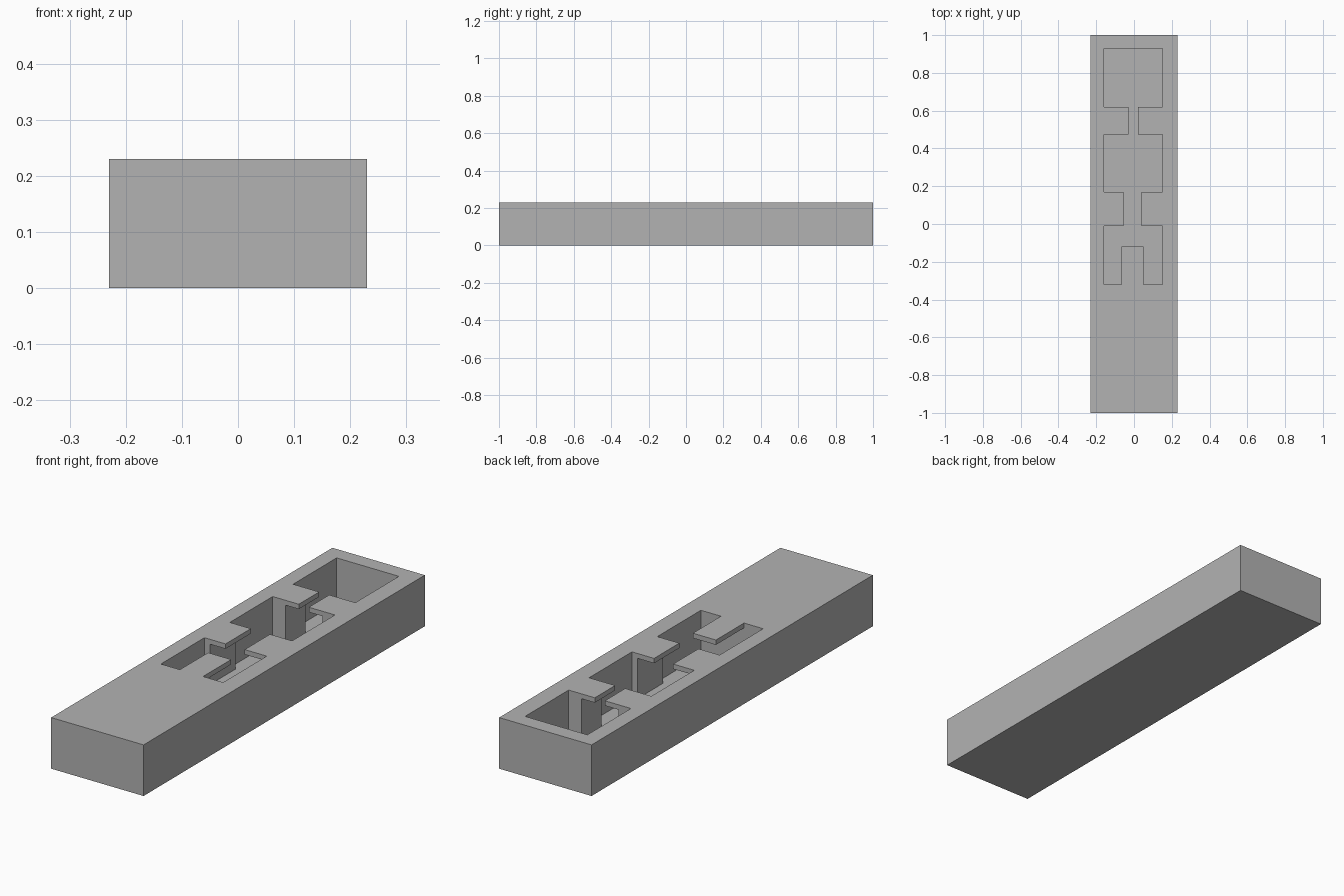
import bpy
import bmesh

if "Cube" in bpy.data.objects:
    bpy.data.objects.remove(bpy.data.objects["Cube"], do_unlink=True)

TOP, FLOOR, LIP = 0.23, 0.027, 0.208   # block top, cavity floor, underside of lips
OVER = 0.3                             # cutters reach above the block
LEFT, RIGHT = -0.16, 0.15              # pocket walls
LAP = 0.02                             # overlap between neighbouring cutters


def box(name, x0, x1, y0, y1, z0, z1):
    bm = bmesh.new()
    bmesh.ops.create_cube(bm, size=1)
    for v in bm.verts:
        v.co = (x1 if v.co.x > 0 else x0,
                y1 if v.co.y > 0 else y0,
                z1 if v.co.z > 0 else z0)
    mesh = bpy.data.meshes.new(name)
    bm.to_mesh(mesh)
    bm.free()
    obj = bpy.data.objects.new(name, mesh)
    bpy.context.collection.objects.link(obj)
    return obj


def carve(target, *bounds):
    cutter = box("cutter", *bounds)
    cutter.hide_render = True
    mod = target.modifiers.new("carve", "BOOLEAN")
    mod.operation = "DIFFERENCE"
    mod.solver = "EXACT"
    mod.object = cutter
    bpy.context.view_layer.objects.active = target
    bpy.ops.object.modifier_apply(modifier=mod.name)
    bpy.data.objects.remove(cutter, do_unlink=True)


block = box("slotted_block", -0.23, 0.23, -1, 1, 0, TOP)

# Two rectangular pockets
for y0, y1 in ((0.62, 0.93), (0.475, 0.17)):
    carve(block, LEFT, RIGHT, min(y0, y1), max(y0, y1), FLOOR, OVER)

# Front pocket, left open around a thin tongue
carve(block, LEFT, -0.065, -0.32, -0.01, FLOOR, OVER)
carve(block, 0.05, RIGHT, -0.32, -0.01, FLOOR, OVER)
carve(block, -0.065 - LAP, 0.05 + LAP, -0.12, -0.01, FLOOR, OVER)
carve(block, -0.065 - LAP, 0.05 + LAP, -0.32, -0.12 + LAP, FLOOR, LIP)

# Necks: a narrow slot through the lips above a wider channel
for y0, y1, slot, channel in (
        (0.475, 0.62, (-0.03, 0.02), (-0.097, 0.087)),
        (-0.01, 0.17, (-0.055, 0.04), (-0.132, 0.122))):
    carve(block, *channel, y0 - LAP, y1 + LAP, FLOOR, LIP)
    carve(block, *slot, y0 - LAP, y1 + LAP, LIP - LAP, OVER)

# Plain grey material with flat faces
grey = bpy.data.materials.new("plain_grey")
grey.use_nodes = True
colour = (0.45, 0.45, 0.45, 1)
grey.diffuse_color = colour
grey.node_tree.nodes["Principled BSDF"].inputs["Base Color"].default_value = colour
block.data.materials.clear()
block.data.materials.append(grey)
for face in block.data.polygons:
    face.material_index = 0
    face.use_smooth = False
